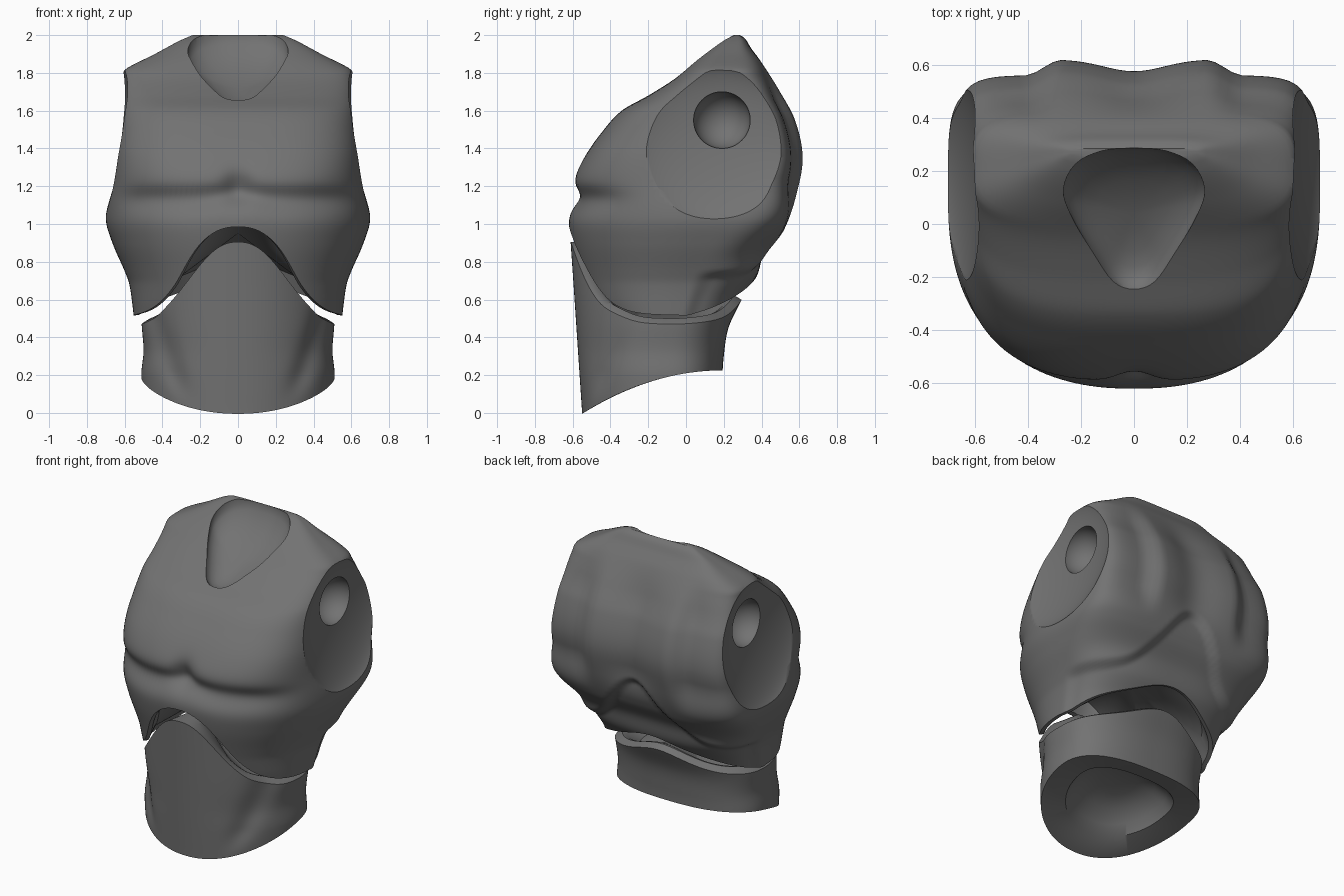
import bpy, bmesh, math
from mathutils import Matrix

if "Cube" in bpy.data.objects:
    bpy.data.objects.remove(bpy.data.objects["Cube"])

grey = bpy.data.materials.new("dark_grey")
grey.diffuse_color = (0.17, 0.17, 0.17, 1)
grey.use_nodes = True
grey.node_tree.nodes["Principled BSDF"].inputs["Base Color"].default_value = grey.diffuse_color
SEG = 160


def smooth(a, b, v):
    t = min(1, max(0, (v - a) / (b - a)))
    return t * t * (3 - 2 * t)


def bump(v, width, power=2):
    return math.exp(-abs(v / width) ** power)


def curve(points):
    """Smooth function through (z, value) points."""
    n = len(points) - 1
    slope = []
    for i in range(n + 1):
        a, b = points[max(0, i - 1)], points[min(n, i + 1)]
        slope.append((b[1] - a[1]) / (b[0] - a[0]))

    def f(z):
        z = min(points[-1][0], max(points[0][0], z))
        i = 0
        while i < n - 1 and z > points[i + 1][0]:
            i += 1
        (z0, p0), (z1, p1) = points[i], points[i + 1]
        h = z1 - z0
        t = (z - z0) / h
        return ((2*t**3 - 3*t*t + 1) * p0 + (t**3 - 2*t*t + t) * h * slope[i]
                + (3*t*t - 2*t**3) * p1 + (t**3 - t*t) * h * slope[i + 1])
    return f


def make_object(name, bm):
    bmesh.ops.recalc_face_normals(bm, faces=bm.faces)
    me = bpy.data.meshes.new(name)
    bm.to_mesh(me)
    bm.free()
    me.materials.append(grey)
    ob = bpy.data.objects.new(name, me)
    bpy.context.collection.objects.link(ob)
    return ob


def loft(name, rings, start, end):
    """Skin closed rings and close both ends to a centre point."""
    bm = bmesh.new()
    vs = [[bm.verts.new(p) for p in r] for r in rings]
    n = len(rings[0])
    for a, b in zip(vs, vs[1:]):
        for i in range(n):
            j = (i + 1) % n
            bm.faces.new((a[i], a[j], b[j], b[i]))
    for ring, tip in ((vs[0], start), (vs[-1], end)):
        c = bm.verts.new(tip)
        for i in range(n):
            bm.faces.new((ring[i], ring[(i + 1) % n], c))
    return make_object(name, bm)


def shrink(ring, s, centre, dz):
    """Scaled, raised copy of a ring."""
    cx, cy = centre
    return [(cx + (x - cx) * s, cy + (y - cy) * s, z + dz) for x, y, z in ring]


def radius(c, s, n):
    return (abs(c) ** n + abs(s) ** n) ** (-1 / n)


def cut(target, cutter):
    mod = target.modifiers.new("cut", 'BOOLEAN')
    mod.operation, mod.solver, mod.object = 'DIFFERENCE', 'EXACT', cutter
    bpy.context.view_layer.objects.active = target
    bpy.ops.object.modifier_apply(modifier=mod.name)
    bpy.data.objects.remove(cutter)


def ellipsoid(name, centre, size, tilt=0):
    bm = bmesh.new()
    bmesh.ops.create_uvsphere(bm, u_segments=64, v_segments=40, radius=1)
    bm.transform(Matrix.Translation(centre) @ Matrix.Rotation(tilt, 4, 'Y')
                 @ Matrix.Diagonal((*size, 1)))
    return make_object(name, bm)


# Chest: profiles against height
width = curve([(.5, .55), (.68, .575), (.75, .6), (.9, .665), (1.03, .7), (1.23, .672),
               (1.4, .657), (1.6, .637), (1.78, .612), (1.82, .595), (1.9, .44), (1.97, .31), (2, .24)])
front = curve([(.5, -.47), (.6, -.52), (.8, -.58), (.9, -.605), (1, -.62), (1.08, -.616),
               (1.14, -.611), (1.22, -.602), (1.35, -.54), (1.48, -.45), (1.6, -.34),
               (1.68, -.2), (1.77, -.06), (1.89, .08), (1.97, .185), (2, .25)])
back = curve([(.5, .27), (.61, .325), (.72, .405), (.85, .445), (.97, .52), (1.15, .585),
              (1.35, .62), (1.55, .58), (1.7, .5), (1.85, .405), (1.93, .345), (1.985, .31), (2, .285)])
middle = curve([(.5, -.03), (1, .1), (1.4, .12), (1.82, .2), (2, .27)])


def chest_point(a, z):
    c, s = math.cos(a), math.sin(a)
    m = middle(z)
    if s < 0:
        r = radius(c, s, 2.4 + .7 * smooth(1, 1.4, z))
        x, y = width(z) * c * r, m + (m - front(z)) * s * r
        # cleft between the breast plates and the soft crease below them
        y += .045 * bump(x, .07) * bump(z - 1.2, .09)
        y += .045 * bump(z - 1.13 - .03 * bump(x, .15), .07) * smooth(.35, .85, -s)
    else:
        r = radius(c, s, 3 + 6 * smooth(.8, 1.35, z) - 5 * smooth(1.55, 1.85, z))
        x, y = width(z) * c * r, m + (back(z) - m) * s * r
        # spine hollow and shoulder blade edges
        k = smooth(0, .5, s)
        mid = smooth(1, 1.25, z) * (1 - smooth(1.6, 1.9, z))
        y -= k * mid * (.045 * bump(x, .16) + .06 * smooth(.27, .41, abs(x)))
        # recessed lower back beneath an arched step
        edge = .73 + .42 * bump(x, .26)
        inset = .04 * smooth(.0, .4, s) * (1 - smooth(edge - .03, edge + .03, z))
        x, y = x * (1 - inset), y - inset * .8
    return x, y, z


def chest_bottom(a):
    c, s = math.cos(a), math.sin(a)
    if s < 0:
        return .507 + .478 * bump(.59 * c * radius(c, s, 2.4), .34, 2.4)
    r = radius(c, s, 3)
    return .514 + .12 * (s * r) ** 2 + .09 * bump(.55 * c * r, .25)


angles = [2 * math.pi * i / SEG for i in range(SEG)]
rows = 110
rings = [[chest_point(a, chest_bottom(a) + (2 - chest_bottom(a)) * k / rows) for a in angles]
         for k in range(rows + 1)]
lip = shrink(rings[0], .95, (0, -.05), .005)
roof = shrink(rings[0], .87, (0, -.05), .1)
chest = loft("chest", [roof, lip] + rings, (0, -.05, .95), (0, .268, 1.998))

# Shoulder dishes and ball sockets
for side in (-1, 1):
    cut(chest, ellipsoid("shoulder_cutter", (side * .7, .15, 1.43),
                         (.125, .455, .435), side * -math.radians(7)))
    cut(chest, ellipsoid("socket_cutter", (side * .575, .19, 1.55), (.15, .15, .15)))

# Neck bowl: teardrop outline following the sloping top
half = [(0, -.245), (.08, -.215), (.16, -.1), (.235, .03), (.265, .13), (.22, .225), (.12, .275), (0, .285)]
loop = half + [(-x, y) for x, y in half[-2:0:-1]]
outline = []
for i in range(len(loop)):
    p = [loop[(i + k) % len(loop)] for k in (-1, 0, 1, 2)]
    for t in (0, .25, .5, .75):
        outline.append([.5 * (2*b + (c - a) * t + (2*a - 5*b + 4*c - d) * t*t
                              + (3*b - a - 3*c + d) * t**3) for a, b, c, d in zip(*p)])
bowl = []
for s, dz in ((1.03, .4), (1, 0), (.95, -.025), (.85, -.055), (.7, -.08), (.5, -.1), (.25, -.11)):
    bowl.append([(x * s, .04 + (y - .04) * s, 1.805 + .62 * (.04 + (y - .04) * s) + dz)
                 for x, y in outline])
cut(chest, loft("neck_cutter", bowl, (0, .04, 2.3), (0, .04, 1.715)))

# Abdomen: curved skirt with arched top and scooped base
a_width = curve([(0, .5), (.2, .512), (.33, .5), (.47, .51), (.6, .51), (.92, .49)])
a_front = curve([(0, -.55), (.3, -.57), (.6, -.59), (.92, -.612)])
a_back = curve([(.15, .19), (.3, .2), (.45, .225), (.6, .295)])


def base_height(y):
    return .225 - .42 * (.19 - y) ** 2


def abdomen_point(a, t):
    c, s = math.cos(a), math.sin(a)
    r = radius(c, s, 2.1 if s < 0 else 2.5)
    x = .5 * c * r
    low = base_height(-.1 + (.45 if s < 0 else .29) * s * r)
    if s < 0:
        high = .44 + .465 * bump(x, .33, 2.4)
    else:
        high = .468 + .03 * (s * r) ** 2 + .1 * bump(x, .24)
    z = low + (high - low) * t
    depth = -.1 - a_front(z) if s < 0 else a_back(z) + .1
    x, y = a_width(z) * c * r, -.1 + depth * s * r
    # shallow hollow beside the front plate, flaring with height
    k = .022 * bump(abs(x) - .27 - .35 * z, .06) * smooth(0, .5, -s) * smooth(0, .3, t)
    return x * (1 - k), y + k, z


walls = [[abdomen_point(a, k / 30) for a in angles] for k in range(31)]
mid = (0, -.15)
base = [[(x, y, base_height(y) + dz) for x, y, z in shrink(walls[0], s, mid, 0)]
        for s, dz in ((.25, .13), (.45, .11), (.6, .06), (.68, .01), (.96, 0))]
top = [[(x, y, z + dz * (1 - smooth(.5, .85, z))) for x, y, z in shrink(walls[-1], s, mid, 0)]
       for s, dz in ((.97, .012), (.91, .03), (.86, .025), (.7, -.02))]
abdomen = loft("abdomen", base + walls + top, (0, -.15, .3), (0, -.15, .56))

for ob in (chest, abdomen):
    bpy.ops.object.select_all(action='DESELECT')
    ob.select_set(True)
    bpy.context.view_layer.objects.active = ob
    bpy.ops.object.shade_smooth_by_angle(angle=math.radians(35))
